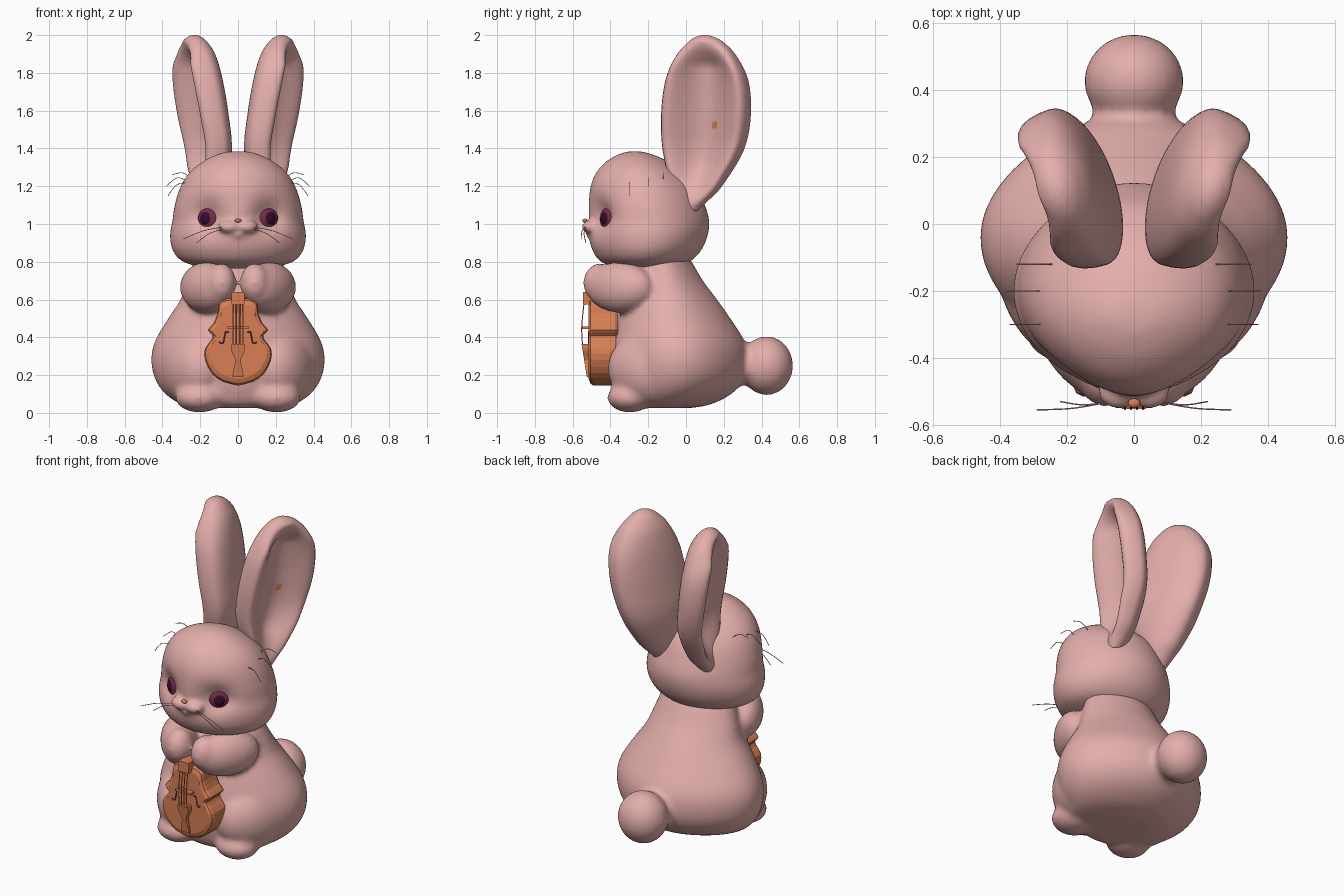
import bpy, bmesh
from math import sin, cos, pi, exp
from mathutils import Matrix, Vector

if "Cube" in bpy.data.objects:
    bpy.data.objects.remove(bpy.data.objects["Cube"])


def material(name, rgb):
    m = bpy.data.materials.new(name)
    m.use_nodes = True
    m.diffuse_color = (*rgb, 1)
    m.node_tree.nodes["Principled BSDF"].inputs["Base Color"].default_value = (*rgb, 1)
    return m


FUR = material("pink_fur", (0.77, 0.425, 0.405))
WOOD = material("orange_wood", (0.68, 0.21, 0.09))
IRIS = material("maroon_iris", (0.18, 0.025, 0.06))
DARK = material("dark_pupil", (0.035, 0.004, 0.03))


def finish(bm, name, mat, smooth=True):
    bmesh.ops.recalc_face_normals(bm, faces=bm.faces)
    me = bpy.data.meshes.new(name)
    for f in bm.faces:
        f.smooth = smooth
    bm.to_mesh(me)
    bm.free()
    me.materials.append(mat)
    ob = bpy.data.objects.new(name, me)
    bpy.context.collection.objects.link(ob)
    return ob


def spline(rows, n=5):
    """Catmull-Rom samples between rows of any width."""
    out = []
    for i in range(len(rows) - 1):
        quad = (rows[max(i - 1, 0)], rows[i], rows[i + 1], rows[min(i + 2, len(rows) - 1)])
        for k in range(n):
            t = k / n
            out.append([b + t * (c - a) / 2 + t * t * (2 * a - 5 * b + 4 * c - d) / 2
                        + t ** 3 * (3 * b - a - 3 * c + d) / 2 for a, b, c, d in zip(*quad)])
    return out + [list(rows[-1])]


def skin(bm, rings):
    """Bridge closed rings of points and cap both ends."""
    loops = [[bm.verts.new(p) for p in r] for r in rings]
    n = len(loops[0])
    for a, b in zip(loops, loops[1:]):
        for i in range(n):
            bm.faces.new((a[i], a[(i + 1) % n], b[(i + 1) % n], b[i]))
    bm.faces.new(loops[0][::-1])
    bm.faces.new(loops[-1])


def oval_rings(rows, pinch_front, pinch_back, n=56):
    """Rows are height, half width, front y, back y; pinches narrow the ends."""
    rings = []
    for z, w, f, b in spline(rows):
        ring = []
        for i in range(n):
            c, s = cos(2 * pi * i / n), sin(2 * pi * i / n)
            k = 1 - s * s * (pinch_back if s > 0 else pinch_front)
            ring.append((w * c * k, (f + b) / 2 + (b - f) / 2 * s, z))
        rings.append(ring)
    return rings


def ball(bm, centre, radii, turn=0):
    mat = (Matrix.Translation(centre) @ Matrix.Rotation(turn, 4, "Z")
           @ Matrix.Diagonal((*radii, 1)))
    bmesh.ops.create_uvsphere(bm, u_segments=32, v_segments=20, radius=1, matrix=mat)


def blend(ob, voxel, rounds):
    m = ob.modifiers.new("fuse", "REMESH")
    m.mode, m.voxel_size, m.use_smooth_shade = "VOXEL", voxel, True
    s = ob.modifiers.new("soften", "SMOOTH")
    s.factor, s.iterations = 0.5, rounds


def box(bm, lo, hi):
    lo, hi = Vector(lo), Vector(hi)
    bmesh.ops.create_cube(bm, size=1, matrix=Matrix.Translation((lo + hi) / 2)
                          @ Matrix.Diagonal((*(hi - lo), 1)))


def strand(name, paths, mat, radius):
    cu = bpy.data.curves.new(name, "CURVE")
    cu.dimensions = "3D"
    cu.bevel_depth, cu.bevel_resolution = radius, 1
    for path in paths:
        sp = cu.splines.new("POLY")
        pts = spline(path)
        sp.points.add(len(pts) - 1)
        for p, co in zip(sp.points, pts):
            p.co = (*co, 1)
    cu.materials.append(mat)
    ob = bpy.data.objects.new(name, cu)
    bpy.context.collection.objects.link(ob)


# Body with haunches, feet, arms and tail fused into one soft shape
bm = bmesh.new()
skin(bm, oval_rings([
    (0.025, 0.20, -0.30, 0.02), (0.045, 0.30, -0.35, 0.13), (0.1, 0.385, -0.38, 0.24),
    (0.18, 0.44, -0.4, 0.31), (0.28, 0.46, -0.41, 0.33), (0.38, 0.44, -0.395, 0.31),
    (0.5, 0.37, -0.365, 0.235), (0.6, 0.305, -0.33, 0.165), (0.7, 0.27, -0.3, 0.09),
    (0.82, 0.23, -0.28, 0.02)], 0.12, 0.2))
ball(bm, (0, 0.427, 0.25), (0.149, 0.14, 0.156))
ball(bm, (0, 0.32, 0.25), (0.125, 0.12, 0.105))
for s in (-1, 1):
    ball(bm, (s * 0.24, -0.19, 0.235), (0.155, 0.235, 0.2), s * -0.4)
    ball(bm, (s * 0.203, -0.297, 0.082), (0.13, 0.12, 0.08))
    ball(bm, (s * 0.163, -0.35, 0.665), (0.11, 0.2, 0.135), s * -0.6)
    ball(bm, (s * 0.088, -0.455, 0.688), (0.078, 0.09, 0.105))
blend(finish(bm, "body", FUR), 0.016, 9)

# Head with eye sockets pressed in and a small muzzle
bm = bmesh.new()
skin(bm, oval_rings([
    (0.765, 0.17, -0.36, -0.06), (0.80, 0.29, -0.45, 0.02), (0.86, 0.345, -0.495, 0.08),
    (0.94, 0.36, -0.515, 0.115), (1.02, 0.347, -0.515, 0.122), (1.1, 0.335, -0.515, 0.1),
    (1.2, 0.303, -0.505, 0.055), (1.28, 0.25, -0.47, -0.02), (1.34, 0.17, -0.41, -0.11),
    (1.375, 0.09, -0.34, -0.2), (1.385, 0.03, -0.29, -0.25)], 0.11, 0.1))
for v in bm.verts:
    if v.co.y < -0.2:
        d2 = (abs(v.co.x) - 0.165) ** 2 + (v.co.z - 1.04) ** 2
        v.co.y += 0.06 * exp(-d2 / 0.0065)
for s in (-1, 1):
    ball(bm, (s * 0.045, -0.498, 0.985), (0.062, 0.054, 0.036))
ball(bm, (0, -0.49, 0.945), (0.055, 0.04, 0.025))
blend(finish(bm, "head", FUR), 0.012, 4)

# Nose
bm = bmesh.new()
ball(bm, (0, -0.535, 1.018), (0.018, 0.014, 0.01))
finish(bm, "nose", WOOD)

# Ears: thick blades with rounded rims, grooved on the outward side
EAR = [(1.07, 0.17, 0.03, 0.03, 0.03), (1.12, 0.16, 0.04, 0.075, 0.06),
       (1.2, 0.15, 0.06, 0.135, 0.08), (1.39, 0.142, 0.095, 0.22, 0.092),
       (1.58, 0.17, 0.11, 0.244, 0.1), (1.76, 0.198, 0.115, 0.224, 0.102),
       (1.89, 0.217, 0.11, 0.163, 0.092), (1.96, 0.228, 0.105, 0.1, 0.065),
       (1.99, 0.23, 0.1, 0.05, 0.035), (2.0, 0.23, 0.1, 0.015, 0.012)]
for side, s in (("left", 1), ("right", -1)):
    rings = []
    for z, x, y, w, th in spline(EAR):
        cup = max(0, min(1, (z - 1.1) / 0.2, (1.97 - z) / 0.13))
        ring = []
        for i in range(48):
            a = 2 * pi * i / 48
            f = sin(a)
            if f > 0:
                f *= 1 + cup * (1.5 - 2.6 * f * f)
            across, out = w * cos(a), th * f
            ring.append((s * (x + 0.3 * across + 0.95 * out),
                         y + 0.95 * across - 0.3 * out, z))
        rings.append(ring)
    bm = bmesh.new()
    skin(bm, rings)
    ear = finish(bm, side + "_ear", FUR)

    # Small orange fleck inside the left ear
    if s > 0:
        ear.data.materials.append(WOOD)
        inner = [p for p in ear.data.polygons if p.normal.x > 0]
        fleck = min(inner, key=lambda p: (p.center.yz - Vector((0.16, 1.51))).length)
        fleck.material_index = 1

    # Eye and pupil, turned outward
    bm = bmesh.new()
    ball(bm, (s * 0.158, -0.409, 1.027), (0.064, 0.034, 0.064), s * 0.6)
    finish(bm, side + "_eye", IRIS)
    bm = bmesh.new()
    ball(bm, (s * 0.164, -0.42, 1.029), (0.04, 0.028, 0.042), s * 0.55)
    finish(bm, side + "_pupil", DARK)

    # Brow and cheek whiskers
    hairs = [((0.22, -0.12, 1.22), (0.29, -0.12, 1.27), (0.35, -0.12, 1.26)),
             ((0.26, -0.2, 1.22), (0.32, -0.2, 1.245), (0.38, -0.2, 1.2)),
             ((0.24, -0.3, 1.22), (0.32, -0.3, 1.21), (0.37, -0.3, 1.15)),
             ((0.07, -0.53, 0.985), (0.18, -0.55, 0.965), (0.29, -0.555, 0.92)),
             ((0.07, -0.53, 0.975), (0.15, -0.54, 0.95), (0.22, -0.53, 0.9))]
    strand(side + "_whiskers", [[(s * x, y, z) for x, y, z in h] for h in hairs], FUR, 0.002)

# Fiddle body: waisted outline, extruded with softened rims
half = spline([(0, 0.145), (0.08, 0.165), (0.14, 0.21), (0.175, 0.28), (0.175, 0.34),
               (0.142, 0.385), (0.135, 0.41), (0.16, 0.44), (0.13, 0.475),
               (0.108, 0.53), (0.1, 0.58), (0.06, 0.605), (0, 0.605)], 2)
outline = half + [(-x, z) for x, z in half[-2:0:-1]]
bm = bmesh.new()
skin(bm, [[(x * k, y, 0.37 + (z - 0.37) * k) for x, z in outline]
          for y, k in ((-0.36, 0.94), (-0.375, 1), (-0.49, 1), (-0.505, 0.96), (-0.515, 0.85))])
finish(bm, "fiddle_body", WOOD, False)

# Fiddle neck, bridge and tailpiece
bm = bmesh.new()
box(bm, (-0.035, -0.545, 0.575), (0.035, -0.45, 0.64))
box(bm, (-0.055, -0.55, 0.445), (0.055, -0.5, 0.458))
finish(bm, "fiddle_neck_and_bridge", WOOD, False)
tail = spline([(0.03, 0.19), (0.022, 0.24), (0.015, 0.28), (0.035, 0.33), (0.035, 0.365)], 3)
shape = tail + [(-x, z) for x, z in reversed(tail)]
bm = bmesh.new()
skin(bm, [[(x, y - lift * (z - 0.19), z) for x, z in shape]
          for y, lift in ((-0.5, 0), (-0.525, 0.16))])
finish(bm, "fiddle_tailpiece", WOOD, False)

# Strings and curled sound holes
strand("fiddle_strings", [[(x, -0.548, 0.36), (x, -0.552, 0.455), (x, -0.54, 0.58)]
                          for x in (-0.027, -0.009, 0.009, 0.027)], WOOD, 0.003)
strand("sound_holes", [[(s * x, -0.514, z) for x, z in
                        ((0.1, 0.375), (0.08, 0.37), (0.072, 0.4), (0.064, 0.43), (0.05, 0.425))]
                       for s in (-1, 1)], IRIS, 0.004)
